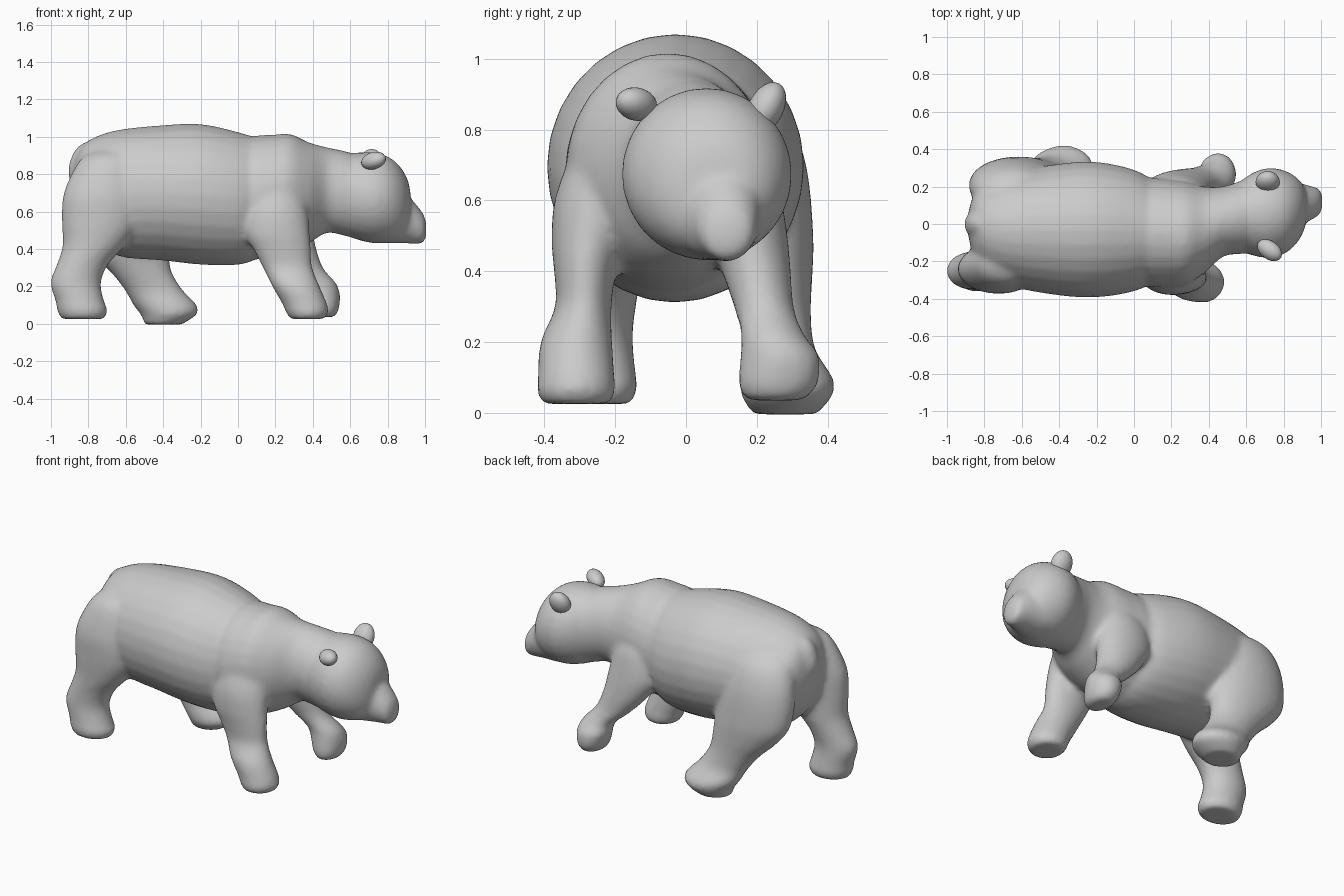
import bpy, bmesh, math
from mathutils import Vector

SIDES, STEPS = 28, 4


def spline(rows):
    """Catmull-Rom interpolation through rows of ring values."""
    rows = [Vector(r) for r in rows]
    out = []
    for i in range(len(rows) - 1):
        p0, p1 = rows[max(i - 1, 0)], rows[i]
        p2, p3 = rows[i + 1], rows[min(i + 2, len(rows) - 1)]
        for s in range(STEPS):
            t = s / STEPS
            out.append(0.5 * (2 * p1 + (p2 - p0) * t + (2 * p0 - 5 * p1 + 4 * p2 - p3) * t * t
                              + (3 * p1 - p0 - 3 * p2 + p3) * t ** 3))
    out.append(rows[-1])
    return out


def finish(name, bm):
    bmesh.ops.recalc_face_normals(bm, faces=bm.faces[:])
    mesh = bpy.data.meshes.new(name)
    bm.to_mesh(mesh)
    bm.free()
    ob = bpy.data.objects.new(name, mesh)
    bpy.context.collection.objects.link(ob)
    bpy.ops.object.select_all(action='DESELECT')
    ob.select_set(True)
    bpy.context.view_layer.objects.active = ob
    bpy.ops.object.shade_smooth()
    return ob


def loft(name, axis, rows):
    """Rows are (x, y, z, a, b): ellipse radii a, b across the chosen axis.
    axis 'X': a along y, b along z.  axis 'Z': a along x, b along y."""
    bm = bmesh.new()
    rings = []
    for x, y, z, a, b in spline(rows):
        ring = []
        for k in range(SIDES):
            t = 2 * math.pi * k / SIDES
            u, v = a * math.cos(t), b * math.sin(t)
            ring.append(bm.verts.new((x, y + u, z + v) if axis == 'X' else (x + u, y + v, z)))
        rings.append(ring)
    for r, q in zip(rings, rings[1:]):
        for k in range(SIDES):
            j = (k + 1) % SIDES
            bm.faces.new((r[k], r[j], q[j], q[k]))
    bm.faces.new(rings[0])
    bm.faces.new(rings[-1])
    return finish(name, bm)


def blob(name, loc, radii, rot=(0, 0, 0)):
    bm = bmesh.new()
    bmesh.ops.create_uvsphere(bm, u_segments=20, v_segments=12, radius=1)
    bmesh.ops.scale(bm, vec=radii, verts=bm.verts[:])
    ob = finish(name, bm)
    ob.location = loc
    ob.rotation_euler = [math.radians(r) for r in rot]
    return ob


parts = []

# barrel of the body, rump to chest
parts.append(loft("torso", 'X', [
    (-0.89, 0, 0.76, .04, .05), (-0.86, -.01, 0.75, .16, .16), (-0.80, -.02, 0.73, .235, .25),
    (-0.65, -.03, 0.70, .305, .335), (-0.4, -.03, 0.70, .352, .362), (-0.2, -.03, 0.692, .362, .376),
    (0, -.035, 0.67, .325, .355), (0.12, -.04, 0.67, .26, .31), (0.25, -.04, 0.68, .15, .20)]))

# shoulders running into the neck
parts.append(loft("shoulders_and_neck", 'X', [
    (0.02, -.04, 0.69, .24, .27), (0.08, -.045, 0.675, .29, .328), (0.18, -.05, 0.685, .29, .325),
    (0.28, -.05, 0.70, .275, .315), (0.38, -.03, 0.70, .23, .27), (0.48, .015, 0.715, .187, .228),
    (0.60, .04, 0.69, .195, .225), (0.70, .06, 0.68, .15, .18)]))

# round head, turned a little to one side
parts.append(loft("head", 'X', [
    (0.50, .03, 0.70, .10, .14), (0.58, .045, 0.69, .19, .215), (0.66, .055, 0.68, .23, .237),
    (0.74, .06, 0.672, .240, .242), (0.82, .065, 0.662, .215, .222), (0.88, .075, 0.645, .165, .178),
    (0.915, .085, 0.63, .10, .115), (0.925, .09, 0.62, .03, .03)]))

# blunt muzzle, blended into the forehead
parts.append(loft("snout", 'X', [
    (0.78, .08, 0.57, .16, .14), (0.87, .095, 0.56, .125, .13), (0.93, .11, 0.545, .098, .117),
    (0.97, .115, 0.522, .082, .095), (0.995, .118, 0.508, .065, .072), (1.007, .12, 0.503, .03, .035)]))

# tail
parts.append(blob("tail", (-0.855, 0, 0.86), (.045, .06, .11), (0, 18, 0)))

# legs, each from thigh or shoulder down to the paw
parts.append(loft("right_hind_leg", 'Z', [
    (-.68, -.17, .93, .08, .06), (-.69, -.20, .87, .16, .115), (-.72, -.235, .70, .212, .133),
    (-.73, -.24, .55, .213, .13), (-.77, -.24, .42, .168, .12), (-.83, -.245, .32, .138, .107),
    (-.868, -.25, .22, .135, .10), (-.845, -.25, .12, .13, .107), (-.832, -.25, .07, .135, .113),
    (-.83, -.25, .025, .115, .095)]))
parts.append(loft("left_hind_leg", 'Z', [
    (-.65, .11, .93, .08, .06), (-.65, .16, .85, .18, .12), (-.645, .195, .70, .235, .145),
    (-.625, .225, .50, .245, .135), (-.58, .24, .38, .21, .117), (-.52, .25, .28, .165, .103),
    (-.45, .265, .18, .155, .10), (-.39, .285, .10, .17, .13), (-.37, .285, .05, .15, .13),
    (-.40, .28, -.004, .10, .09)]))
parts.append(loft("right_front_leg", 'Z', [
    (.20, -.18, .82, .08, .06), (.20, -.22, .72, .14, .105), (.20, -.25, .60, .172, .122),
    (.21, -.275, .48, .174, .105), (.235, -.285, .40, .155, .088), (.265, -.29, .30, .133, .08),
    (.31, -.31, .20, .127, .102), (.355, -.31, .11, .12, .108), (.37, -.31, .06, .113, .111),
    (.37, -.31, .025, .09, .095)]))
parts.append(loft("left_front_leg", 'Z', [
    (.20, .10, .80, .08, .06), (.21, .14, .70, .15, .105), (.22, .17, .55, .175, .11),
    (.27, .195, .42, .145, .10), (.345, .22, .30, .11, .085), (.425, .245, .22, .098, .09),
    (.445, .265, .16, .10, .112), (.455, .26, .08, .085, .113), (.46, .25, .035, .058, .083)]))

# fuse the parts into one skin with soft transitions
bpy.ops.object.select_all(action='DESELECT')
for p in parts:
    p.select_set(True)
bpy.context.view_layer.objects.active = parts[0]
bpy.ops.object.join()
body = bpy.context.view_layer.objects.active
body.name = "body"
remesh = body.modifiers.new("fuse", 'REMESH')
remesh.mode = 'VOXEL'
remesh.voxel_size = 0.016
remesh.use_smooth_shade = True
soften = body.modifiers.new("soften", 'SMOOTH')
soften.factor = 0.5
soften.iterations = 8

# ears
blob("left_ear", (0.715, .225, 0.86), (.065, .05, .08), (-28, 0, 0))
blob("right_ear", (0.725, -.14, 0.872), (.075, .05, .045), (25, -12, -35))
